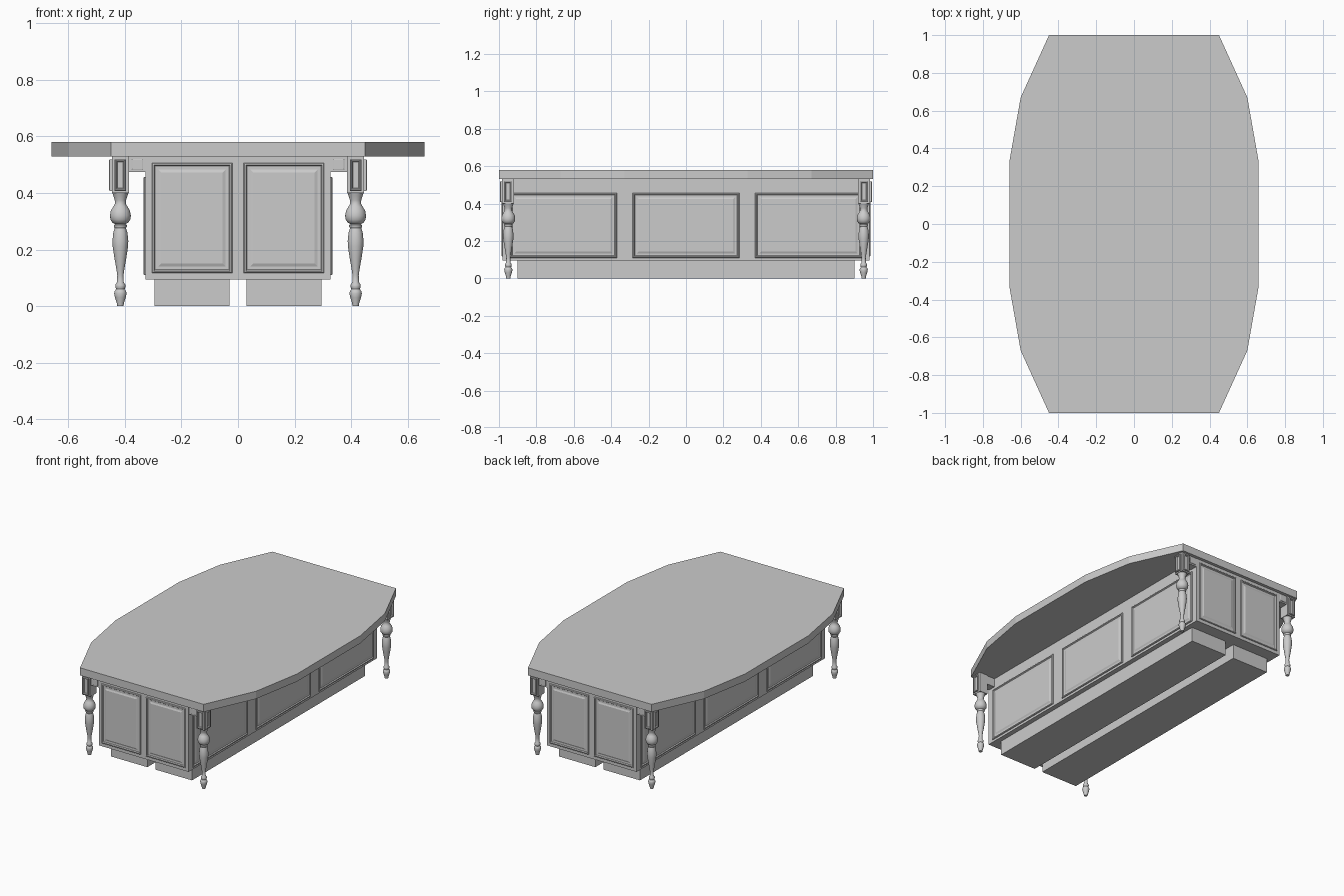
import bpy, bmesh, math
from mathutils import Vector

if "Cube" in bpy.data.objects:
    bpy.data.objects.remove(bpy.data.objects["Cube"])


def finish(bm, name, smooth=False):
    bmesh.ops.recalc_face_normals(bm, faces=bm.faces)
    me = bpy.data.meshes.new(name)
    bm.to_mesh(me)
    bm.free()
    ob = bpy.data.objects.new(name, me)
    bpy.context.collection.objects.link(ob)
    if smooth:
        bpy.context.view_layer.objects.active = ob
        ob.select_set(True)
        bpy.ops.object.shade_smooth_by_angle(angle=math.radians(40))
        ob.select_set(False)
    return ob


def box(name, x0, x1, y0, y1, z0, z1):
    bm = bmesh.new()
    bmesh.ops.create_cube(bm, size=1)
    for v in bm.verts:
        v.co = Vector((x0 if v.co.x < 0 else x1, y0 if v.co.y < 0 else y1,
                       z0 if v.co.z < 0 else z1))
    return finish(bm, name)


def panel(name, axis, sign, at, u0, u1, z0, z1, steps):
    """Nested rectangles (inset, height) on a vertical face looking along sign*axis."""
    bm = bmesh.new()
    prev = None
    for inset, h in steps:
        ring = []
        for u, z in ((u0 + inset, z0 + inset), (u1 - inset, z0 + inset),
                     (u1 - inset, z1 - inset), (u0 + inset, z1 - inset)):
            d = sign * (at + h)
            ring.append(bm.verts.new((d, u, z) if axis == 'x' else (u, d, z)))
        if prev:
            for i in range(4):
                j = (i + 1) % 4
                bm.faces.new((prev[i], prev[j], ring[j], ring[i]))
        else:
            bm.faces.new(ring)
        prev = ring
    bm.faces.new(prev)
    return finish(bm, name)


def lathe(name, x, y, profile, n=24):
    bm = bmesh.new()
    rings = [[bm.verts.new((x + r * math.cos(2 * math.pi * i / n),
                            y + r * math.sin(2 * math.pi * i / n), z)) for i in range(n)]
             for r, z in profile]
    for a, b in zip(rings, rings[1:]):
        for i in range(n):
            j = (i + 1) % n
            bm.faces.new((a[i], a[j], b[j], b[i]))
    bm.faces.new(rings[0])
    bm.faces.new(rings[-1])
    return finish(bm, name, True)


# Faceted table top
quarter = [(0.66, 0.33), (0.60, 0.67), (0.45, 1.0)]
outline = (quarter + [(-x, y) for x, y in quarter[::-1]]
           + [(-x, -y) for x, y in quarter] + [(x, -y) for x, y in quarter[::-1]])
bm = bmesh.new()
face = bm.faces.new([bm.verts.new((x, y, 0.53)) for x, y in outline])
ext = bmesh.ops.extrude_face_region(bm, geom=[face], use_keep_orig=True)
for v in ext['geom']:
    if isinstance(v, bmesh.types.BMVert):
        v.co.z = 0.58
finish(bm, "table_top")

# Cabinet body
box("cabinet_body", -0.327, 0.327, -0.98, 0.98, 0.095, 0.53)

MOULDING = [(0, 0), (0, 0.004), (0.003, 0.007), (0.008, 0.007), (0.012, 0.001),
            (0.024, 0.001), (0.034, 0.005)]
SMALL = [(0, 0), (0, 0.008), (0.003, 0.01), (0.007, 0.008), (0.01, 0.002)]
SQUARE = [(0, 0), (0, 0.003), (0.002, 0.004)]

# Turned leg profile: radius, height
LEG = [(0.011, 0), (0.013, 0.012), (0.019, 0.03), (0.022, 0.045), (0.020, 0.053),
       (0.015, 0.06), (0.018, 0.068), (0.018, 0.075), (0.012, 0.084), (0.011, 0.11),
       (0.014, 0.13), (0.021, 0.17), (0.027, 0.21), (0.028, 0.23), (0.025, 0.26),
       (0.020, 0.276), (0.023, 0.281), (0.023, 0.287), (0.018, 0.29), (0.028, 0.295),
       (0.035, 0.306), (0.037, 0.32), (0.034, 0.337), (0.026, 0.351), (0.019, 0.362),
       (0.020, 0.375), (0.025, 0.39), (0.029, 0.402)]


def span(s, a, b):
    return (a, b) if s > 0 else (-b, -a)


for sx in (-1, 1):
    # Plinth
    box("plinth", *span(sx, 0.03, 0.295), -0.9, 0.9, 0, 0.097)
    # Long side panels
    for y0, y1 in ((-0.94, -0.37), (-0.285, 0.285), (0.37, 0.94)):
        panel("side_panel", 'x', sx, 0.327, y0, y1, 0.11, 0.457, MOULDING)
    for sy in (-1, 1):
        # End doors
        panel("end_panel", 'y', sy, 0.98, *span(sx, 0.02, 0.305), 0.117, 0.507, MOULDING)
        # Bracket joining leg to cabinet
        box("leg_bracket", *span(sx, 0.32, 0.39), *span(sy, 0.925, 0.978), 0.474, 0.53)
        panel("bracket_panel", 'y', sy, 0.978, *span(sx, 0.336, 0.376), 0.483, 0.52, SQUARE)
        # Leg block with framed outer faces
        box("leg_block", *span(sx, 0.386, 0.446), *span(sy, 0.92, 0.985), 0.4, 0.53)
        panel("block_panel_end", 'y', sy, 0.985, *span(sx, 0.396, 0.436), 0.408, 0.519, SMALL)
        panel("block_panel_side", 'x', sx, 0.446, *span(sy, 0.932, 0.973), 0.408, 0.519, SMALL)
        lathe("turned_leg", sx * 0.416, sy * 0.95, LEG)
